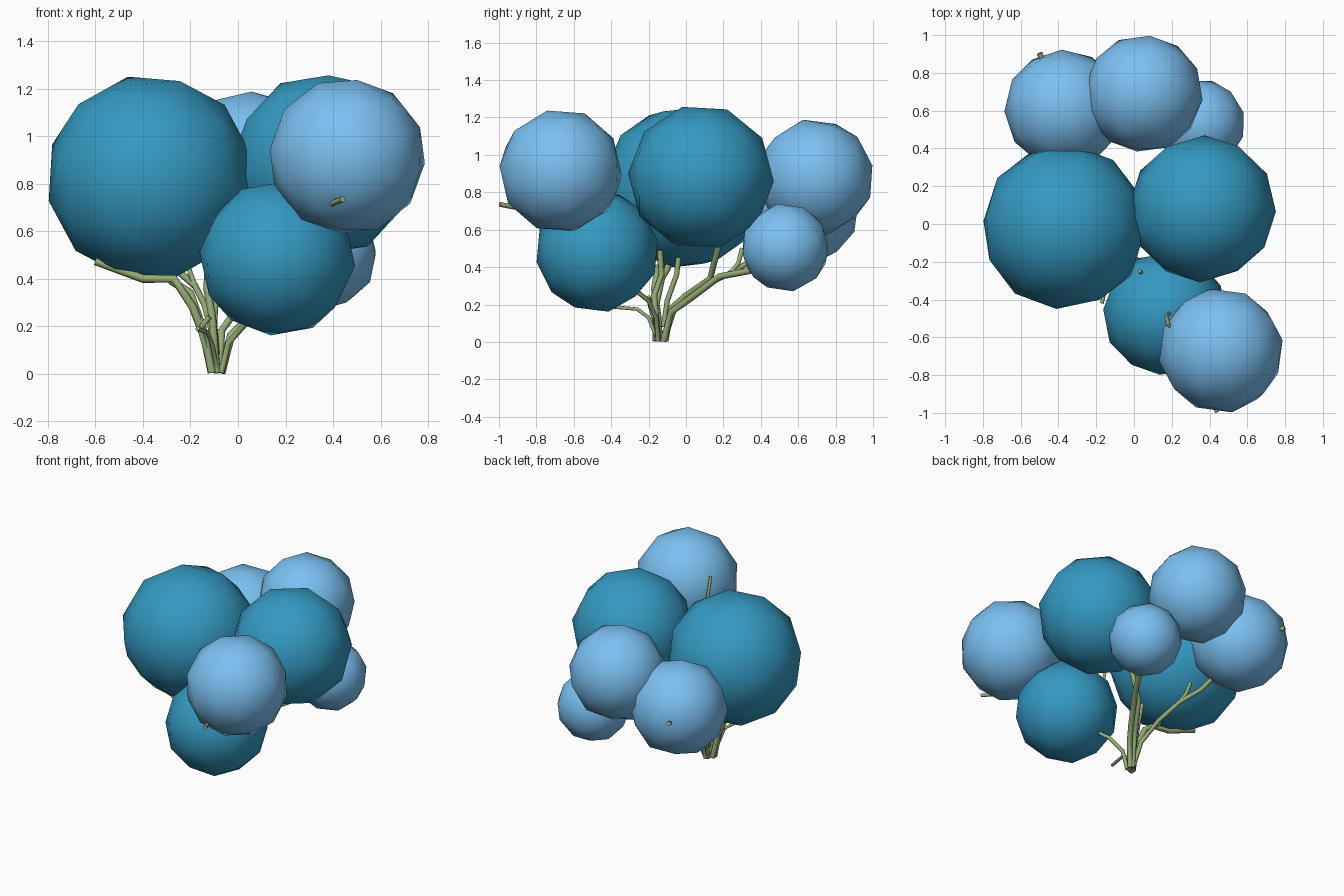
import bpy
import math
import random
from mathutils import Euler, Matrix, Vector

random.seed(4)


def make_material(name, color):
    mat = bpy.data.materials.new(name)
    mat.diffuse_color = (*color, 1.0)
    return mat


dark = make_material("dark_blue", (0.035, 0.32, 0.54))
light = make_material("light_blue", (0.20, 0.53, 0.89))
green = make_material("stem_green", (0.31, 0.42, 0.19))


def foliage(name, center, radius, mat):
    # Faceted ball with smooth shading, turned a little differently each time
    bpy.ops.mesh.primitive_ico_sphere_add(subdivisions=2, radius=radius)
    ob = bpy.context.object
    ob.name = name
    turn = Euler([random.uniform(0, math.pi) for _ in range(3)])
    ob.data.transform(turn.to_matrix().to_4x4())
    # Recentre the turned ball and fit its mean width to the radius
    cos = [v.co for v in ob.data.vertices]
    low = Vector([min(c[i] for c in cos) for i in range(3)])
    high = Vector([max(c[i] for c in cos) for i in range(3)])
    fit = 2 * radius / (sum(high - low) / 3)
    ob.data.transform(Matrix.Scale(fit, 4) @ Matrix.Translation(-(low + high) / 2))
    ob.location = center
    bpy.ops.object.shade_smooth()
    ob.data.materials.append(mat)


# Foliage balls
foliage("large_left_ball", (-0.37, -0.015, 0.825), 0.429, dark)
foliage("large_right_ball", (0.362, 0.08, 0.88), 0.385, dark)
foliage("low_front_ball", (0.165, -0.475, 0.485), 0.325, dark)
foliage("high_front_ball", (0.46, -0.67, 0.915), 0.325, light)
foliage("high_back_ball", (0.05, 0.69, 0.88), 0.309, light)
foliage("low_back_ball", (-0.37, 0.61, 0.715), 0.314, light)
foliage("small_back_ball", (0.35, 0.53, 0.505), 0.23, light)


def branch(name, points, radius):
    # Six-sided tube along a bent path
    curve = bpy.data.curves.new(name, "CURVE")
    curve.dimensions = "3D"
    curve.bevel_depth = radius
    curve.bevel_resolution = 1
    curve.use_fill_caps = True
    spline = curve.splines.new("POLY")
    spline.points.add(len(points) - 1)
    for p, co in zip(spline.points, points):
        p.co = (*co, 1.0)
    ob = bpy.data.objects.new(name, curve)
    bpy.context.collection.objects.link(ob)
    curve.materials.append(green)
    bpy.ops.object.select_all(action="DESELECT")
    ob.select_set(True)
    bpy.context.view_layer.objects.active = ob
    bpy.ops.object.convert(target="MESH")


# Main stems, fanning out from one foot
branch("left_stem", [(-0.11, -0.14, 0.005), (-0.14, -0.15, 0.15), (-0.19, -0.17, 0.28),
                     (-0.27, -0.15, 0.40), (-0.40, -0.13, 0.40), (-0.60, -0.12, 0.475)], 0.018)
branch("left_inner_stem", [(-0.11, -0.16, 0.005), (-0.15, -0.16, 0.2), (-0.20, -0.13, 0.34),
                           (-0.28, -0.10, 0.39), (-0.36, -0.05, 0.55), (-0.37, -0.02, 0.8)], 0.018)
branch("right_back_stem", [(-0.07, -0.12, 0.005), (-0.03, -0.08, 0.16), (0.04, 0.02, 0.23),
                           (0.14, 0.18, 0.35), (0.24, 0.34, 0.38), (0.35, 0.53, 0.5)], 0.018)
branch("upright_stem", [(-0.08, -0.11, 0.005), (-0.07, -0.08, 0.18), (-0.02, 0.0, 0.25),
                        (0.07, 0.13, 0.34), (0.16, 0.17, 0.5), (0.3, 0.1, 0.85)], 0.017)
branch("back_stem", [(-0.09, -0.12, 0.005), (-0.11, -0.06, 0.18), (-0.14, 0.08, 0.29),
                     (-0.18, 0.24, 0.37), (-0.26, 0.36, 0.44), (-0.38, 0.62, 0.66),
                     (-0.5, 0.905, 0.745)], 0.015)
branch("front_stem", [(-0.07, -0.15, 0.005), (-0.04, -0.16, 0.13), (0.04, -0.2, 0.22),
                      (0.09, -0.3, 0.3), (0.15, -0.46, 0.45), (0.3, -0.7, 0.68),
                      (0.44, -0.995, 0.735)], 0.013)
branch("center_stem", [(-0.09, -0.15, 0.005), (-0.11, -0.17, 0.25), (-0.13, -0.13, 0.36),
                       (-0.12, -0.14, 0.49)], 0.017)

# Side twigs
branch("left_twig", [(-0.12, -0.15, 0.05), (-0.16, -0.19, 0.19), (-0.12, -0.2, 0.24)], 0.013)
branch("front_left_twig", [(-0.09, -0.16, 0.03), (-0.11, -0.2, 0.13), (-0.13, -0.26, 0.175),
                           (-0.17, -0.42, 0.19)], 0.010)
branch("middle_twig", [(-0.09, -0.12, 0.08), (-0.10, -0.1, 0.22), (-0.09, -0.05, 0.36),
                       (-0.10, -0.04, 0.45)], 0.014)
branch("back_twig", [(-0.18, 0.24, 0.37), (-0.2, 0.28, 0.42), (-0.22, 0.3, 0.5)], 0.012)
branch("right_twig", [(0.09, -0.3, 0.3), (0.05, -0.27, 0.55), (0.03, -0.25, 0.74)], 0.011)
branch("upper_twig", [(0.15, -0.46, 0.45), (0.19, -0.47, 0.75), (0.17, -0.49, 0.95),
                      (0.185, -0.54, 1.05)], 0.010)
